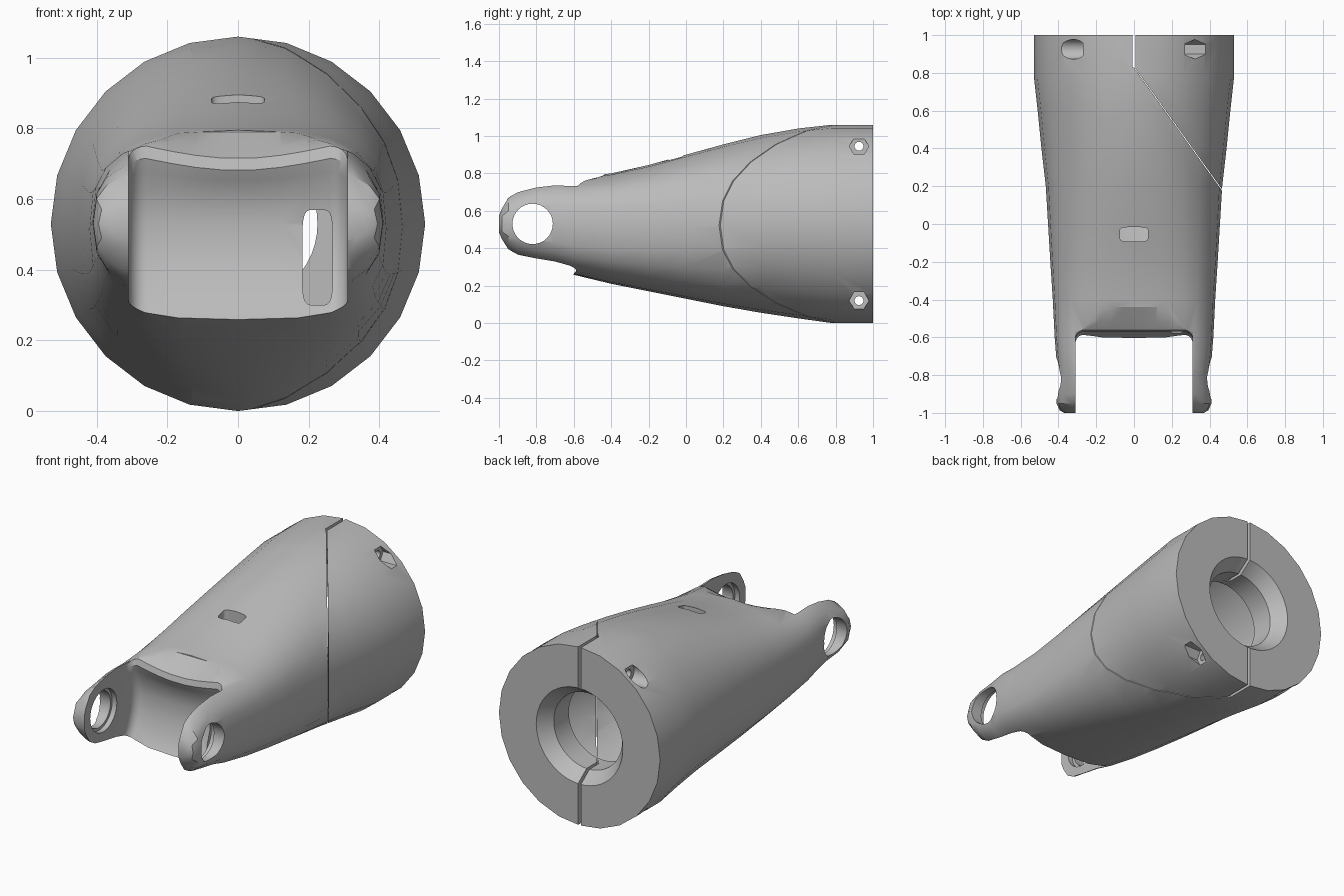
import bpy, bmesh, math
from mathutils import Matrix, Vector

if "Cube" in bpy.data.objects:
    bpy.data.objects.remove(bpy.data.objects["Cube"])

MID = 0.53          # height of the long axis
PIN_Y = -0.82       # fork pin position

grey = bpy.data.materials.new("matte_grey")
grey.use_nodes = True
grey.diffuse_color = (0.5, 0.5, 0.5, 1)
grey.node_tree.nodes["Principled BSDF"].inputs["Base Color"].default_value = (0.5, 0.5, 0.5, 1)


def skin(name, rings):
    """Closed solid through rings of equal point count."""
    bm = bmesh.new()
    rows = [[bm.verts.new(p) for p in ring] for ring in rings]
    n = len(rows[0])
    for a, b in zip(rows, rows[1:]):
        for i in range(n):
            j = (i + 1) % n
            bm.faces.new((a[i], a[j], b[j], b[i]))
    bm.faces.new(rows[0])
    bm.faces.new(rows[-1])
    bmesh.ops.recalc_face_normals(bm, faces=bm.faces)
    mesh = bpy.data.meshes.new(name)
    bm.to_mesh(mesh)
    bm.free()
    mesh.materials.append(grey)
    ob = bpy.data.objects.new(name, mesh)
    bpy.context.collection.objects.link(ob)
    return ob


def oval(y, hw, bottom, top, power=2, sides=24, turn=0):
    """Superellipse ring across the y axis."""
    ring = []
    for k in range(sides):
        a = 2 * math.pi * k / sides + turn
        c, s = math.cos(a), math.sin(a)
        ring.append((hw * math.copysign(abs(c) ** (2 / power), c), y,
                     (bottom + top) / 2 + (top - bottom) / 2 * math.copysign(abs(s) ** (2 / power), s)))
    return ring


def hole(axis, centre, hw, hh, length, power=2, sides=32, turn=0):
    """Straight cutter along an axis."""
    ob = skin("cutter", [oval(y, hw, -hh, hh, power, sides, turn) for y in (-length / 2, length / 2)])
    spin = {"X": Matrix.Rotation(math.pi / 2, 4, "Z"),
            "Y": Matrix.Identity(4),
            "Z": Matrix.Rotation(math.pi / 2, 4, "X")}[axis]
    ob.data.transform(Matrix.Translation(Vector(centre)) @ spin)
    return ob


def prism(outline):
    """Tall cutter from an outline seen from above."""
    return skin("cutter", [[(x, y, z) for x, y in outline] for z in (-0.2, 1.3)])


def carve(ob, cutters, operation="DIFFERENCE"):
    for c in cutters:
        m = ob.modifiers.new("carve", "BOOLEAN")
        m.operation, m.object, m.solver = operation, c, "EXACT"
    bpy.context.view_layer.update()
    deps = bpy.context.evaluated_depsgraph_get()
    mesh = bpy.data.meshes.new_from_object(ob.evaluated_get(deps))
    ob.modifiers.clear()
    ob.data = mesh
    for c in cutters:
        bpy.data.objects.remove(c)


# Outer body: y, half width, bottom, top
stations = [(-1.0, .37, .47, .59), (-.985, .395, .43, .63), (-.95, .41, .365, .70),
            (-.9, .41, .33, .735), (-.8, .4, .30, .77), (-.7, .412, .285, .78),
            (-.6, .42, .258, .775), (-.4, .43, .21, .80), (-.2, .443, .17, .845),
            (0, .455, .13, .90), (.2, .467, .09, .955), (.4, .49, .055, 1.005),
            (.6, .51, .025, 1.04), (.78, .53, 0, 1.06), (1, .53, 0, 1.06)]


def power_at(y):
    return 2 + min(1, max(0, (.45 - y) / 1.05))


body = skin("main_shell", [oval(y, w, b, t, power_at(y)) for y, w, b, t in stations])

# Hollow inside and the stepped rear opening
wall = .07
cavity = skin("cutter", [oval(max(y, -.42), w - wall, b + wall, t - wall, power_at(y))
                         for y, w, b, t in stations[7:-1]])
opening = skin("cutter", [oval(y, r, MID - r, MID + r, 2, 48)
                          for y, r in ((1.01, .292), (.92, .225), (.7, .225))])

# Scoop between the fork arms, with a rounded upper lip and filleted ends
profile = [(-1.15, .2), (-.62, .24), (-.59, .275), (-.555, .34), (-.525, .43), (-.515, .53),
           (-.53, .62), (-.555, .675), (-.57, .715), (-.56, .75), (-.52, .775), (-.44, .79),
           (-.42, .95), (-1.15, .95)]


def scoop_ring(x, scale):
    dip = .035 * math.cos(math.pi * min(abs(x), .26) / .52)
    ring = []
    for y, z in profile:
        drop = dip * max(0, min(1, (z - .6) / .12)) * max(0, min(1, (-.44 - y) / .08))
        ring.append((x, PIN_Y + (y - PIN_Y) * scale, MID + (z - drop - MID) * scale))
    return ring


fillet = [(.26 + .05 * math.sin(t), 1 - .17 * (1 - math.cos(t)))
          for t in (math.pi / 2 * k / 6 for k in range(7))]
half = [(.05, 1), (.12, 1), (.19, 1)] + fillet
scoop = skin("cutter", [scoop_ring(x, s) for x, s in
                        [(-x, s) for x, s in reversed(half)] + half])

cutters = [cavity, opening, scoop]

# Fork pin holes with a wider seat on the inner faces
cutters.append(hole("X", (0, PIN_Y, MID), .108, .108, 1.2))
cutters.append(hole("X", (0, PIN_Y, MID), .125, .125, .68))

# Cable slots: front wall and top
cutters.append(hole("Y", (.225, -.5, .435), .043, .135, .4, 5, 40))
cutters.append(hole("Z", (0, -.055, .9), .075, .038, .4, 5, 40))

# Square pockets through top and bottom walls
cutters.append(hole("Z", (-.155, .6, MID), .036, .057, 1.4, 2, 4, 0))
square = cutters[-1]
for v, (sx, sy) in zip(square.data.vertices, [(1, 1), (-1, 1), (-1, -1), (1, -1)] * 2):
    v.co.x, v.co.y = -.155 + sx * .025, .6 + sy * .04

# Clamp screws: through bore, round head recess, six-sided nut recess
for z in (.945, .12):
    cutters.append(hole("X", (0, .925, z), .024, .024, 1.2, 2, 16))
    cutters.append(hole("X", (-.47, .925, z), .052, .052, .4, 2, 24))
    cutters.append(hole("X", (.47, .925, z), .052, .052, .4, 2, 6))

carve(body, cutters)

# Split off the removable clamp half along a diagonal seam and rear slit
clamp = bpy.data.objects.new("clamp_half", body.data.copy())
bpy.context.collection.objects.link(clamp)
carve(clamp, [prism([(.009, 1.1), (.009, .822), (.7, -.143), (.7, 1.1)])], "INTERSECT")
carve(body, [prism([(-.009, 1.1), (-.009, .83), (0, .828), (.72, -.179), (.72, 1.1)])])

# Smooth shading with crisp edges
bpy.ops.object.select_all(action="DESELECT")
for ob in (body, clamp):
    ob.select_set(True)
    bpy.context.view_layer.objects.active = ob
bpy.ops.object.shade_smooth_by_angle(angle=math.radians(32))
